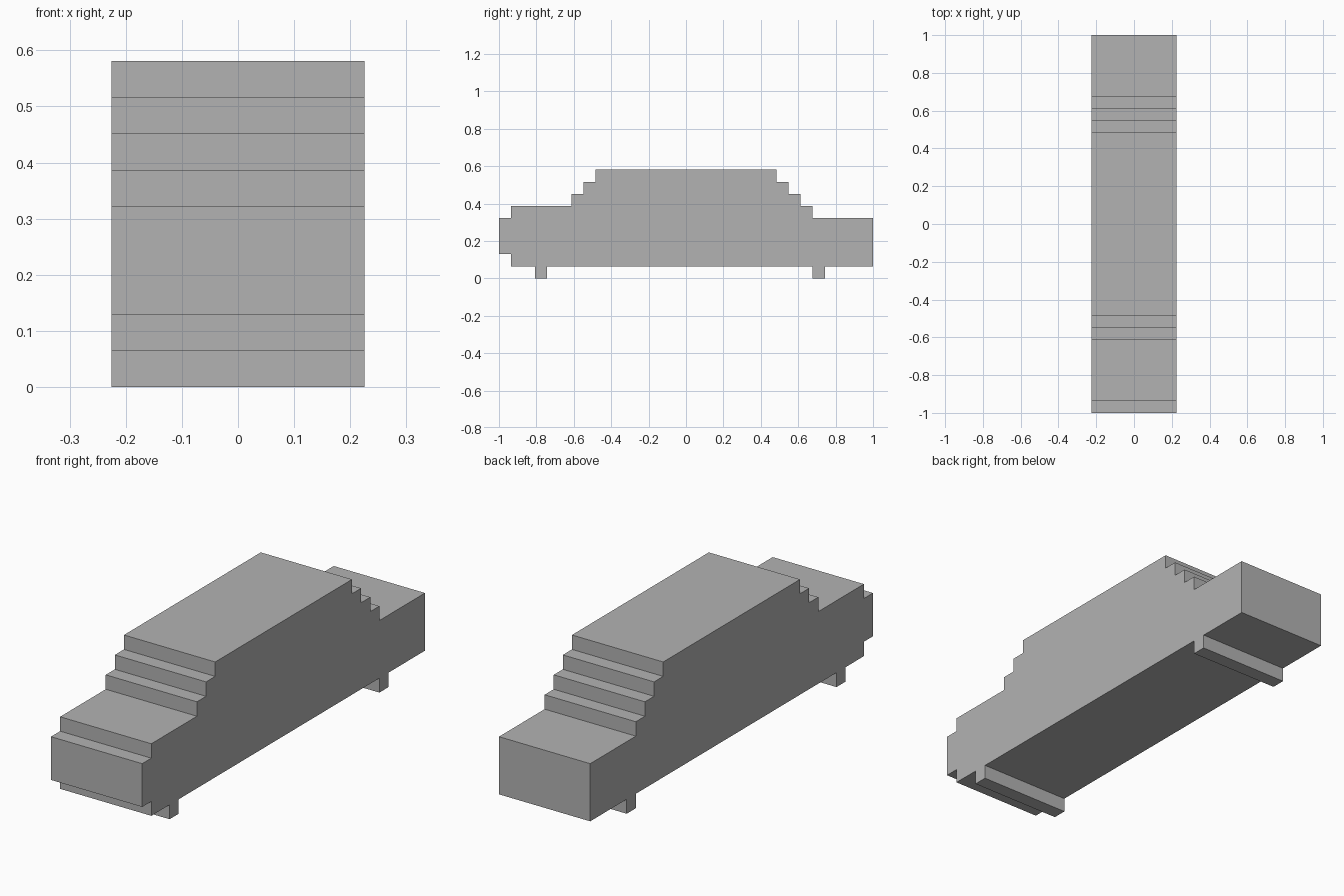
import bpy
import bmesh

cube = bpy.data.objects.get("Cube")
if cube:
    bpy.data.objects.remove(cube, do_unlink=True)

U = 2 / 31           # one step of the blocky grid
HALF_WIDTH = 3.5 * U

grey = bpy.data.materials.new("plain_grey")
grey.use_nodes = True
colour = (0.45, 0.45, 0.45, 1)
grey.diffuse_color = colour
grey.node_tree.nodes["Principled BSDF"].inputs["Base Color"].default_value = colour


def extrude_profile(name, points):
    """Extrude a side profile of (y, z) grid steps across the full width."""
    bm = bmesh.new()
    face = bm.faces.new([bm.verts.new((-HALF_WIDTH, y * U, z * U)) for y, z in points])
    result = bmesh.ops.extrude_face_region(bm, geom=[face])
    moved = [v for v in result["geom"] if isinstance(v, bmesh.types.BMVert)]
    bmesh.ops.translate(bm, verts=moved, vec=(2 * HALF_WIDTH, 0, 0))
    bmesh.ops.recalc_face_normals(bm, faces=bm.faces)
    mesh = bpy.data.meshes.new(name)
    bm.to_mesh(mesh)
    bm.free()
    mesh.materials.append(grey)
    obj = bpy.data.objects.new(name, mesh)
    bpy.context.collection.objects.link(obj)
    return obj


# Stepped car body: nose, bonnet, windscreen steps, roof, rear steps, boot
profile = [(-14.5, 1), (-14.5, 2), (-15.5, 2), (-15.5, 5), (-14.5, 5), (-14.5, 6)]
for i in range(3):
    profile += [(-9.5 + i, 6 + i), (-9.5 + i, 7 + i)]
for i in range(4):
    profile += [(7.5 + i, 9 - i), (7.5 + i, 8 - i)]
profile += [(15.5, 5), (15.5, 1)]
extrude_profile("car_body", profile)

# Full-width wheel bars under the body
for name, y in (("front_wheel_bar", -12.5), ("rear_wheel_bar", 10.5)):
    extrude_profile(name, [(y, 0), (y + 1, 0), (y + 1, 1), (y, 1)])
